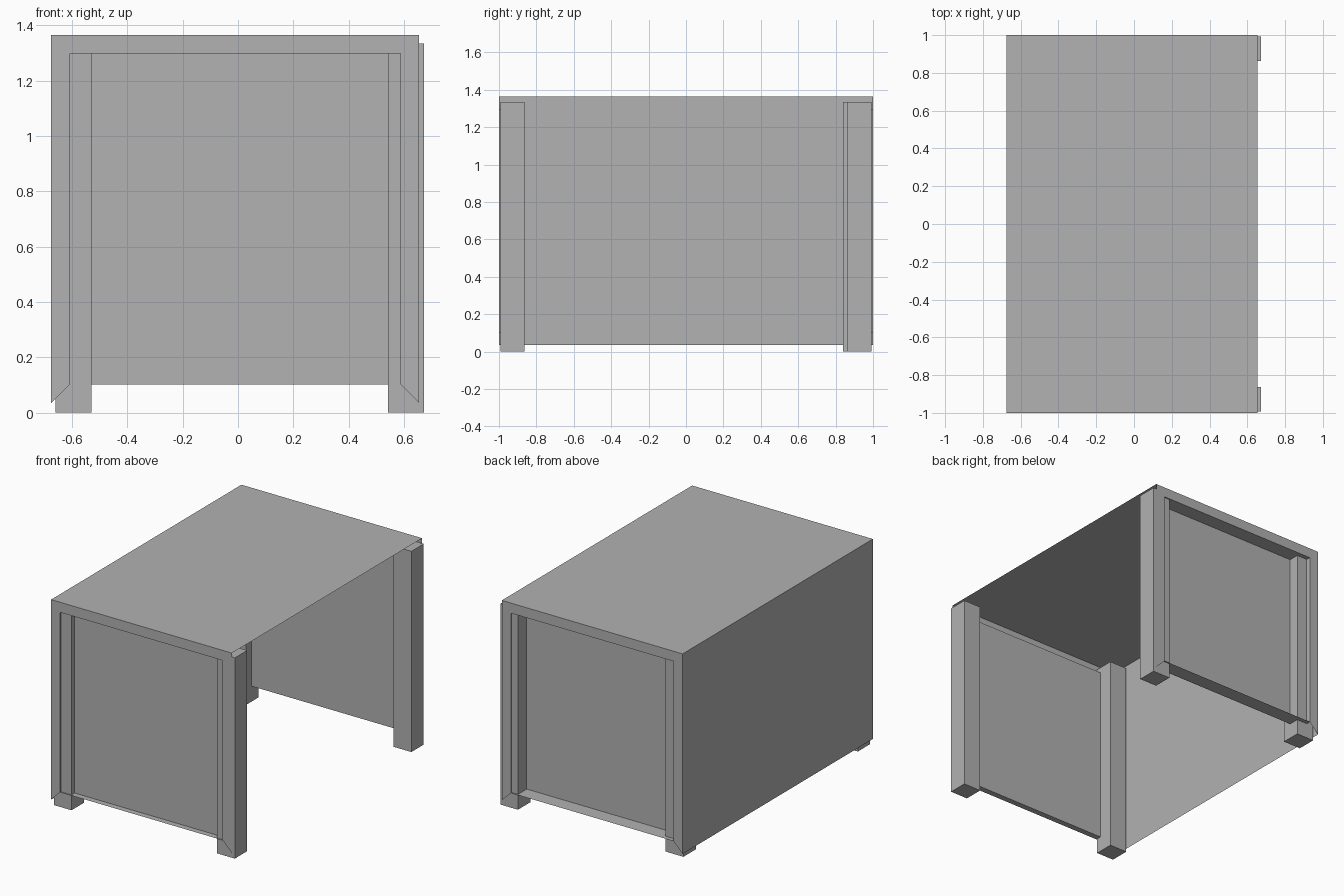
import bpy, bmesh
from mathutils import Vector

cube = bpy.data.objects.get("Cube")
if cube:
    bpy.data.objects.remove(cube, do_unlink=True)

GREY = (0.445, 0.445, 0.445, 1.0)
grey = bpy.data.materials.new("plain grey")
grey.use_nodes = True
grey.diffuse_color = GREY
grey.node_tree.nodes["Principled BSDF"].inputs["Base Color"].default_value = GREY


def box_mesh(low, high):
    """A bmesh box between two corners."""
    bm = bmesh.new()
    bmesh.ops.create_cube(bm, size=1)
    low, high = Vector(low), Vector(high)
    for v in bm.verts:
        v.co = (low + high) / 2 + v.co * (high - low)
    bm.normal_update()
    return bm


def finish(bm, name):
    mesh = bpy.data.meshes.new(name)
    bm.to_mesh(mesh)
    bm.free()
    mesh.materials.append(grey)
    bpy.context.collection.objects.link(bpy.data.objects.new(name, mesh))


# Cabinet shell: thin sheet box with a recessed panel in each end
FRAME = 0.095
bm = box_mesh((-0.675, -1, 0.035), (0.655, 1, 1.365))
for side, panel_y in ((-1, -0.96), (1, 0.9)):
    end = next(f for f in bm.faces if f.normal.y * side > 0.9)
    bmesh.ops.inset_individual(bm, faces=[end], thickness=FRAME)
    bmesh.ops.inset_individual(bm, faces=[end], thickness=0)
    for v in end.verts:
        v.co.y = panel_y

# Open the underside, the lower frame strips and the right side
openings = []
for f in bm.faces:
    zs = [v.co.z for v in f.verts]
    below = min(zs) < 0.04 and max(zs) < 0.14
    right = min(v.co.x for v in f.verts) > 0.65
    if below or right:
        openings.append(f)
bmesh.ops.delete(bm, geom=openings, context='FACES')
finish(bm, "cabinet_shell")

# Square corner legs
LEG = 0.13
for name, x, y in (("front_right_leg", -0.66, -0.993),
                   ("front_left_leg", 0.542, -0.993),
                   ("back_right_leg", -0.66, 0.84),
                   ("back_left_leg", 0.542, 0.862)):
    finish(box_mesh((x, y, 0), (x + LEG, y + LEG, 1.335)), name)
